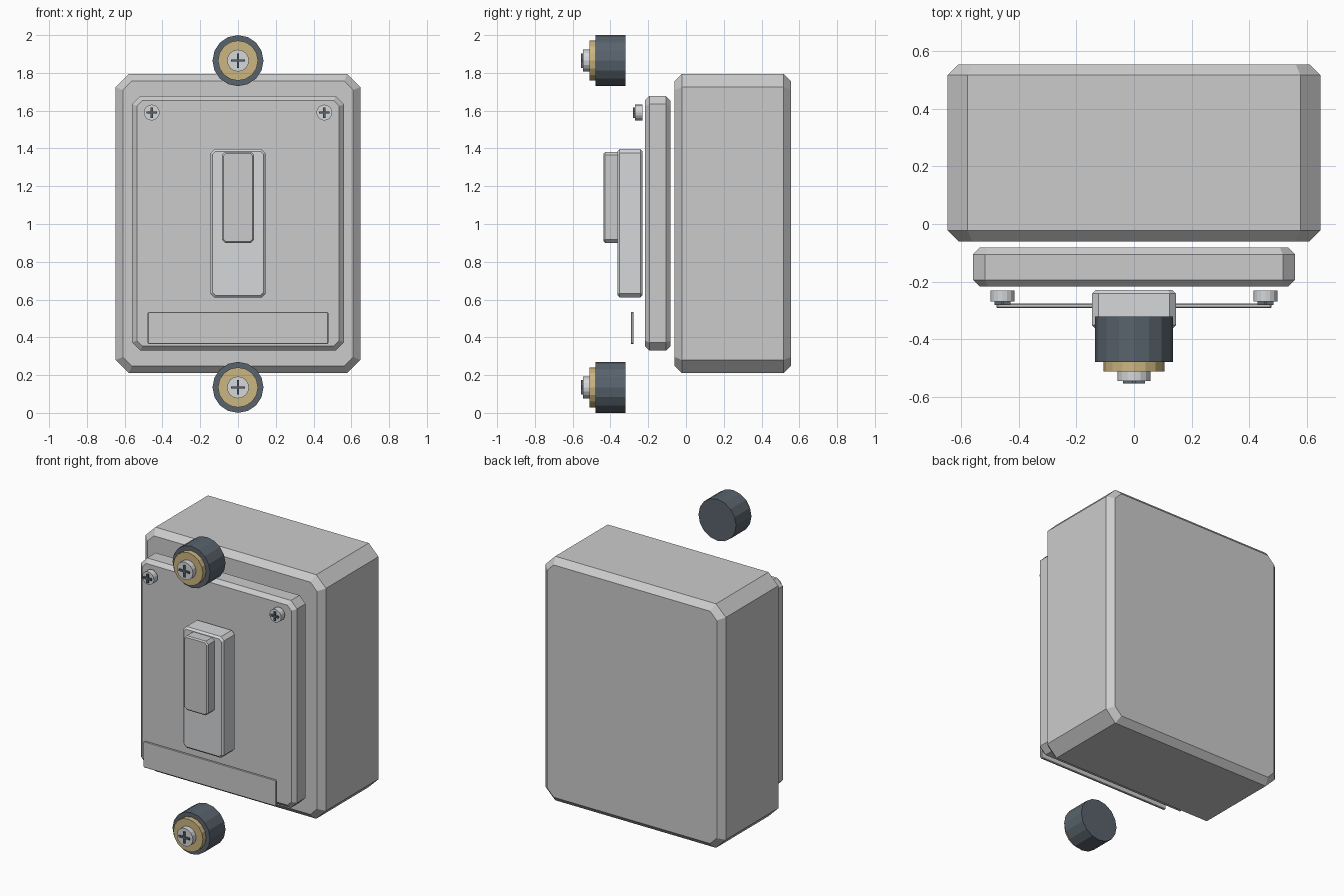
import bpy, bmesh
from math import pi, sin, cos, sqrt

if "Cube" in bpy.data.objects:
    bpy.data.objects.remove(bpy.data.objects["Cube"])


def material(name, rgb):
    m = bpy.data.materials.new(name)
    m.diffuse_color = (*rgb, 1)
    m.use_nodes = True
    m.node_tree.nodes["Principled BSDF"].inputs["Base Color"].default_value = m.diffuse_color
    return m


RUBBER = material("dark_rubber", (0.10, 0.125, 0.15))
BRASS = material("brass", (0.60, 0.46, 0.22))
STEEL = material("light_steel", (0.66, 0.68, 0.70))


def make_object(name, rings, mat=None):
    """Skin a list of equal rings (front to back) and cap both ends."""
    bm = bmesh.new()
    loops = [[bm.verts.new(p) for p in ring] for ring in rings]
    n = len(loops[0])
    for a, b in zip(loops, loops[1:]):
        for i in range(n):
            j = (i + 1) % n
            bm.faces.new((a[i], a[j], b[j], b[i]))
    bm.faces.new(loops[0])
    bm.faces.new(loops[-1])
    bmesh.ops.recalc_face_normals(bm, faces=bm.faces)
    me = bpy.data.meshes.new(name)
    bm.to_mesh(me)
    bm.free()
    ob = bpy.data.objects.new(name, me)
    bpy.context.collection.objects.link(ob)
    if mat:
        me.materials.append(mat)
    return ob


def chamfer_box(name, half_w, z0, z1, y0, y1, corner, edge, mat=None):
    """Box with cut corners and bevelled front and back rims."""
    def ring(y, inset):
        w, b, t = half_w - inset, z0 + inset, z1 - inset
        c = corner - inset * (2 - sqrt(2))
        return [(x, y, z) for x, z in (
            (w, b + c), (w, t - c), (w - c, t), (c - w, t),
            (-w, t - c), (-w, b + c), (c - w, b), (w - c, b))]
    return make_object(name, [ring(y0, edge), ring(y0 + edge, 0),
                              ring(y1 - edge, 0), ring(y1, edge)], mat)


def disc(name, x, z, r, y0, y1, sides, mat):
    return make_object(name, [[(x + r * cos(2 * pi * i / sides), y,
                                z + r * sin(2 * pi * i / sides))
                               for i in range(sides)] for y in (y0, y1)], mat)


def cross(name, x, z, arm, y0, y1):
    """Plus-shaped screw slot."""
    w = 0.006
    pts = [(w, w), (w, arm), (-w, arm), (-w, w), (-arm, w), (-arm, -w),
           (-w, -w), (-w, -arm), (w, -arm), (w, -w), (arm, -w), (arm, w)]
    return make_object(name, [[(x + a, y, z + b) for a, b in pts]
                              for y in (y0, y1)], RUBBER)


# Housing, cover plate, switch and blank label strip
chamfer_box("housing", 0.648, 0.21, 1.795, -0.06, 0.555, 0.07, 0.038)
chamfer_box("cover_plate", 0.56, 0.33, 1.677, -0.218, -0.082, 0.043, 0.024)
chamfer_box("switch_base", 0.146, 0.61, 1.397, -0.363, -0.23, 0.022, 0.012, STEEL)
chamfer_box("switch_toggle", 0.086, 0.90, 1.382, -0.436, -0.355, 0.018, 0.008)
chamfer_box("label_strip", 0.478, 0.365, 0.535, -0.292, -0.277, 0.006, 0.003)

# Cover screws
for side, x in (("left", -0.457), ("right", 0.457)):
    disc(f"cover_screw_{side}", x, 1.59, 0.042, -0.27, -0.231, 16, STEEL)
    cross(f"cover_screw_slot_{side}", x, 1.59, 0.028, -0.281, -0.265)

# Mounting bumpers above and below
for side, z in (("top", 1.865), ("bottom", 0.135)):
    disc(f"bumper_{side}", 0, z, 0.135, -0.479, -0.321, 16, RUBBER)
    disc(f"bumper_washer_{side}", 0, z, 0.106, -0.512, -0.475, 16, BRASS)
    disc(f"bumper_screw_{side}", 0, z, 0.058, -0.546, -0.508, 16, STEEL)
    cross(f"bumper_screw_slot_{side}", 0, z, 0.038, -0.555, -0.54)
